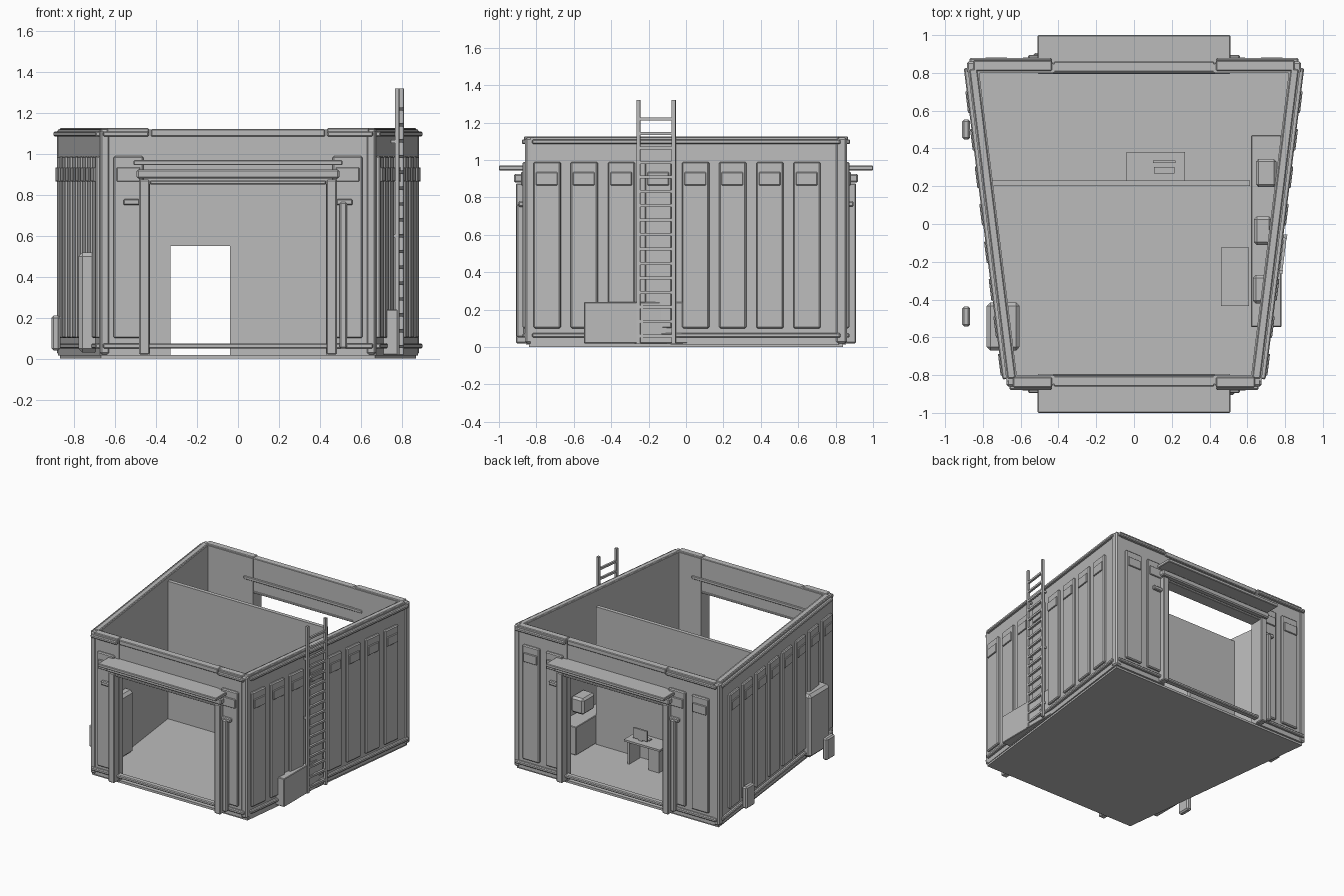
import bpy
import bmesh
from math import atan2, radians
from mathutils import Matrix, Vector

cube = bpy.data.objects.get("Cube")
if cube:
    bpy.data.objects.remove(cube, do_unlink=True)

grey = bpy.data.materials.new("plain_grey")
grey.use_nodes = True
grey.diffuse_color = (0.5, 0.5, 0.5, 1)
grey.node_tree.nodes["Principled BSDF"].inputs["Base Color"].default_value = (0.5, 0.5, 0.5, 1)


def finish(name, bm):
    bmesh.ops.recalc_face_normals(bm, faces=bm.faces)
    mesh = bpy.data.meshes.new(name)
    bm.to_mesh(mesh)
    bm.free()
    mesh.materials.append(grey)
    ob = bpy.data.objects.new(name, mesh)
    bpy.context.collection.objects.link(ob)
    return ob


def box(name, xs, ys, zs, bevel=0.0, frame=Matrix()):
    """Box from ranges, optionally bevelled and moved into a wall frame."""
    bm = bmesh.new()
    bmesh.ops.create_cube(bm, size=1)
    lo, hi = zip(*[sorted(r) for r in (xs, ys, zs)])
    for v in bm.verts:
        v.co = Vector([lo[i] + (v.co[i] + 0.5) * (hi[i] - lo[i]) for i in range(3)])
    if bevel:
        bmesh.ops.bevel(bm, geom=bm.edges[:], offset=bevel, segments=1, affect='EDGES')
    bm.transform(frame)
    return finish(name, bm)


def around(c, w):
    return (c - w / 2, c + w / 2)


# Floor slab following the tapered plan
bm = bmesh.new()
face = bm.faces.new([bm.verts.new((x, y, 0)) for x, y in
                     ((-0.67, -0.84), (0.67, -0.84), (0.87, 0.84), (-0.87, 0.84))])
up = bmesh.ops.extrude_face_region(bm, geom=[face])
bmesh.ops.translate(bm, vec=(0, 0, 0.018),
                    verts=[g for g in up["geom"] if isinstance(g, bmesh.types.BMVert)])
finish("floor", bm)

TOP = 1.12
SLOPE = atan2(0.205, 1.65)


def ribbed_panel(name, c, out, frame):
    """Raised wall panel carrying a small plate near its top."""
    box(name + "_panel", around(c, 0.145), (out - 0.02, out + 0.018), (0.10, 0.99), 0.007, frame)
    box(name + "_plate", around(c, 0.115), (out, out + 0.027), (0.865, 0.935), 0.003, frame)


# Slanted side walls: local x runs along the wall, local y points outward
def side_frame(s):
    along = Vector((s * 0.1233, 0.9924, 0))
    outward = Vector((s * 0.9924, -0.1233, 0))
    m = Matrix.Identity(4)
    for i in range(3):
        m[i][0], m[i][1] = along[i], outward[i]
    m.translation = (s * 0.72, 0, 0)
    return m


for side, s in (("left", 1), ("right", -1)):
    f = side_frame(s)
    box(side + "_wall", (-0.83, 0.83), (0, 0.058), (0.015, TOP), 0, f)
    box(side + "_top_rim", (-0.82, 0.84), (0.0, 0.078), (1.085, 1.11), 0.006, f)
    box(side + "_cap", (-0.82, 0.83), (0.008, 0.05), (1.11, 1.126), 0.005, f)
    box(side + "_bottom_rim", (-0.82, 0.84), (0.04, 0.078), (0.05, 0.075), 0.006, f)
    for i in range(8):
        ribbed_panel(side + "_wall_%d" % (i + 1), -0.74 + 0.2 * i, 0.058, f)

# Front and back walls with open doorways: local y points outward
for end, turn, half, panels in (("front", 180, 0.64, (0.535,)),
                                ("back", 0, 0.85, (0.53, 0.73))):
    f = Matrix.Rotation(radians(turn), 4, 'Z')
    for k in (-1, 1):
        n = end + ("_a" if k > 0 else "_b")
        box(n + "_wall", (k * 0.43, k * half), (0.80, 0.855), (0.015, TOP), 0, f)
        box(n + "_corner", around(k * (half + 0.01), 0.05), (0.80, 0.86), (0.02, TOP), 0.01, f)
        box(n + "_top_rim", (k * 0.435, k * (half + 0.02)), (0.81, 0.878), (1.085, 1.11), 0.006, f)
        box(n + "_cap", (k * 0.435, k * half), (0.81, 0.865), (1.10, 1.127), 0.005, f)
        for i, c in enumerate(panels):
            ribbed_panel(n + "_%d" % (i + 1), k * c, 0.855, f)
        # Doorway posts
        box(n + "_door_post", (k * 0.432, k * 0.483), (0.80, 0.91), (0.02, 0.875), 0.006, f)
        box(n + "_hook_bar", (k * 0.48, k * 0.56), (0.85, 0.895), (0.75, 0.78), 0.006, f)
    box(end + "_upper_wall", (-0.43, 0.43), (0.803, 0.848), (0.855, TOP), 0, f)
    box(end + "_upper_cap", (-0.425, 0.425), (0.805, 0.86), (1.085, 1.122), 0.005, f)
    box(end + "_bottom_rim", (-half - 0.02, half + 0.02), (0.83, 0.875), (0.05, 0.075), 0.006, f)
    box(end + "_lintel", (-0.495, 0.495), (0.84, 0.92), (0.88, 0.925), 0.008, f)
    box(end + "_lintel_strip", (-0.43, 0.43), (0.80, 0.90), (0.852, 0.87), 0.004, f)
    box(end + "_canopy", (-0.51, 0.51), (0.795, 1.0), (0.945, 0.97), 0.004, f)
    box(end + "_drain_pipe", (-0.532, -0.495), (0.86, 0.905), (0.05, 0.765), 0.008, f)

# Partition with an inner doorway
PY = (0.20, 0.23)
box("partition_right", (-0.75, -0.33), PY, (0.015, 1.09))
box("partition_left", (-0.04, 0.615), PY, (0.015, 1.09))
box("partition_header", (-0.33, -0.04), PY, (0.55, 1.09))

# Long bench with cabinets above it
box("bench", (0.62, 0.78), (-0.545, 0.47), (0.02, 0.24), 0.004)
for i, (x0, x1, y) in enumerate(((0.645, 0.755, 0.27), (0.635, 0.73, -0.035), (0.63, 0.725, -0.345))):
    box("wall_cabinet_%d" % (i + 1), (x0, x1), around(y, 0.15), (0.275, 0.40), 0.015)


# Desks
def desk(name, frame):
    box(name + "_top", (-0.155, 0.155), (-0.075, 0.075), (0.19, 0.205), 0, frame)
    box(name + "_leg", (0.115, 0.13), (-0.065, 0.065), (0.015, 0.19), 0, frame)
    box(name + "_drawers", (-0.14, -0.05), (-0.065, 0.065), (0.015, 0.19), 0, frame)


desk("back_desk", Matrix.Translation((0.115, 0.305, 0)))
desk("front_desk", Matrix.Translation((0.535, -0.28, 0)) @ Matrix.Rotation(radians(90), 4, 'Z'))
box("screen", (0.10, 0.22), (0.323, 0.337), (0.215, 0.295))
box("screen_stand", (0.145, 0.175), (0.325, 0.335), (0.205, 0.22))
box("keyboard", (0.105, 0.215), (0.268, 0.302), (0.205, 0.213))

# Outdoor units on the right side
box("tall_unit", (-0.78, -0.605), (-0.67, -0.415), (0.03, 0.52), 0.02)
for name, y in (("rear", 0.5), ("front", -0.49)):
    box(name + "_ground_unit", (-0.91, -0.868), around(y, 0.105), (0.04, 0.21), 0.01)

# Ladder on the left wall
f = side_frame(1)
for i, u in enumerate((-0.245, -0.055)):
    box("ladder_rail_%d" % (i + 1), around(u, 0.02), (0.078, 0.098), (0.02, 1.32), 0, f)
    for j, z in enumerate((0.14, 0.6, 1.06)):
        box("ladder_bracket_%d_%d" % (i + 1, j + 1), around(u, 0.012), (0.05, 0.08), around(z, 0.015), 0, f)
for i in range(16):
    box("ladder_rung_%d" % (i + 1), (-0.245, -0.055), (0.08, 0.096), around(0.06 + 0.0773 * i, 0.016), 0, f)
